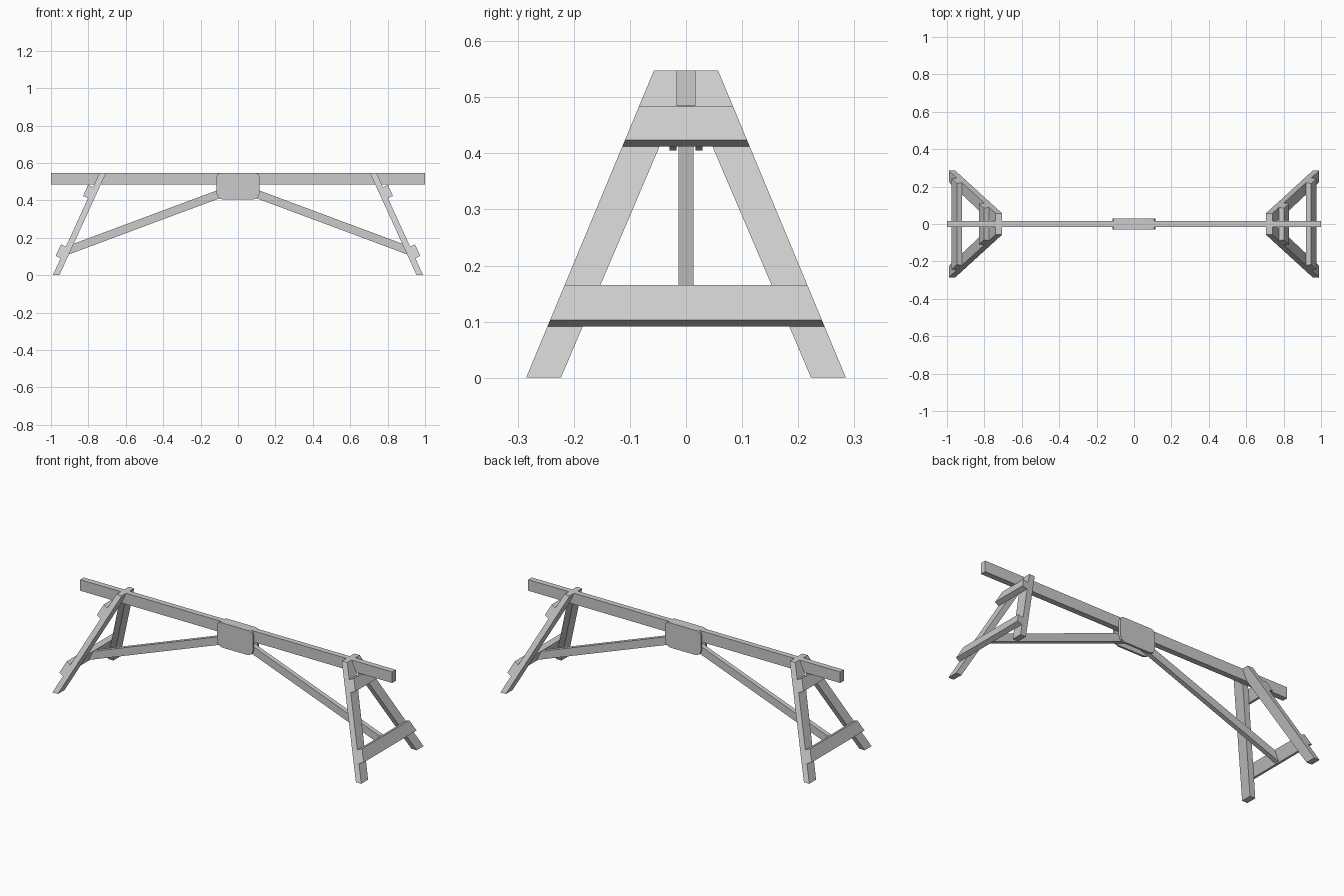
import bpy, bmesh

cube = bpy.data.objects.get("Cube")
if cube:
    bpy.data.objects.remove(cube, do_unlink=True)

# One plain grey for the whole trestle
grey = bpy.data.materials.new("plain_grey")
grey.use_nodes = True
colour = (0.6, 0.6, 0.6, 1)
grey.diffuse_color = colour
grey.node_tree.nodes["Principled BSDF"].inputs["Base Color"].default_value = colour

TOP = 0.548          # top of the beam and legs
BEAM_BOTTOM = 0.484
BEAM_HALF = 0.0165   # half the beam's width
LEG_X = 0.035        # leg thickness along x
NORMAL = (0.91, 0.415)   # outward normal (x, z) of the leaning leg frame


def leg_face_x(z):
    """Outer face of the leaning leg frame."""
    return 0.99 - 0.456 * z


def leg_edge_y(z):
    """Outer edge of the splayed legs."""
    return 0.285 - 0.416 * z


def solid(name, ring_a, ring_b):
    """Closed prism between two matching rings of points."""
    bm = bmesh.new()
    a = [bm.verts.new(p) for p in ring_a]
    b = [bm.verts.new(p) for p in ring_b]
    bm.faces.new(a)
    bm.faces.new(b[::-1])
    for i in range(len(a)):
        j = (i + 1) % len(a)
        bm.faces.new((a[j], a[i], b[i], b[j]))
    bmesh.ops.recalc_face_normals(bm, faces=bm.faces)
    mesh = bpy.data.meshes.new(name)
    bm.to_mesh(mesh)
    bm.free()
    mesh.materials.append(grey)
    obj = bpy.data.objects.new(name, mesh)
    bpy.context.collection.objects.link(obj)
    return obj


def slab(name, profile, y0, y1):
    """Profile in x and z, extruded along y."""
    return solid(name, [(x, y0, z) for x, z in profile],
                 [(x, y1, z) for x, z in profile])


# Top beam
slab("beam", [(-1, BEAM_BOTTOM), (1, BEAM_BOTTOM), (1, TOP), (-1, TOP)],
     -BEAM_HALF, BEAM_HALF)

# Gusset plates with clipped corners, one on each face of the beam
w, low, cut_low, cut_top = 0.115, 0.405, 0.032, 0.022
half = [(w - cut_low, low), (w - cut_low * 0.3, low + cut_low * 0.3),
        (w, low + cut_low), (w, TOP - cut_top),
        (w - cut_top * 0.3, TOP - cut_top * 0.3), (w - cut_top, TOP)]
outline = half + [(-x, z) for x, z in reversed(half)]
for side, label in ((-1, "front"), (1, "back")):
    slab(label + "_gusset", outline, side * BEAM_HALF, side * 0.029)

# Leg outline in y and z, resting against the side of the beam
leg = [(0.223, 0), (0.285, 0), (leg_edge_y(TOP), TOP),
       (BEAM_HALF, TOP), (BEAM_HALF, BEAM_BOTTOM)]

for end, label in ((1, "left"), (-1, "right")):
    # Pair of splayed legs
    for side, place in ((-1, "front"), (1, "back")):
        solid(f"{label}_{place}_leg",
              [(end * leg_face_x(z), side * y, z) for y, z in leg],
              [(end * (leg_face_x(z) - LEG_X), side * y, z) for y, z in leg])

    # Cross boards nailed to the outside of the legs
    for place, z0, z1 in (("lower", 0.091, 0.153), ("upper", 0.412, 0.471)):
        t = 0.029
        inner = [(leg_face_x(z), z) for z in (z0, z1)]
        outer = [(x + NORMAL[0] * t, z + NORMAL[1] * t) for x, z in reversed(inner)]
        section = inner + outer
        solid(f"{label}_{place}_cross_board",
              [(end * x, -leg_edge_y(z), z) for x, z in section],
              [(end * x, leg_edge_y(z), z) for x, z in section])

    # Diagonal strut from the gusset down to the lower cross board
    strut = [(0, 0.448), (0, BEAM_BOTTOM), (0.031, BEAM_BOTTOM),
             (0.92, 0.153), (0.946, 0.096)]
    slab(label + "_strut", [(end * x, z) for x, z in strut], -0.0135, 0.0135)
